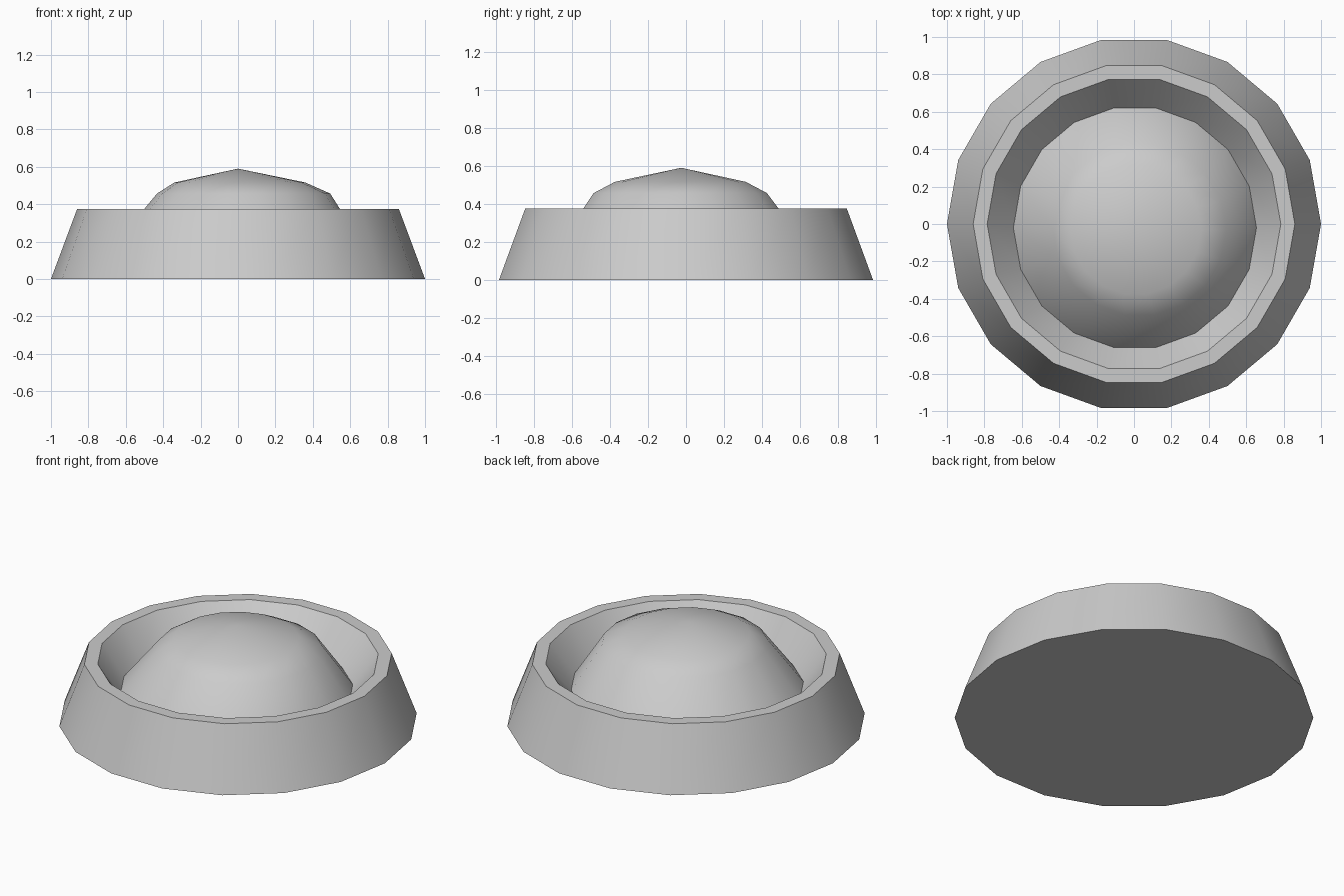
import bpy
import bmesh
from math import cos, sin, pi, radians

if "Cube" in bpy.data.objects:
    bpy.data.objects.remove(bpy.data.objects["Cube"])

SIDES = 18  # low-poly round count, one vertex on +x


def ring(bm, radius, z, cx=0.0, cy=0.0):
    return [bm.verts.new((cx + radius * cos(2 * pi * i / SIDES),
                          cy + radius * sin(2 * pi * i / SIDES), z))
            for i in range(SIDES)]


def bridge(bm, a, b):
    for i in range(SIDES):
        j = (i + 1) % SIDES
        bm.faces.new((a[i], a[j], b[j], b[i]))


def finish(bm, name):
    mesh = bpy.data.meshes.new(name)
    bm.to_mesh(mesh)
    bm.free()
    obj = bpy.data.objects.new(name, mesh)
    bpy.context.collection.objects.link(obj)
    bpy.ops.object.select_all(action='DESELECT')
    obj.select_set(True)
    bpy.context.view_layer.objects.active = obj
    bpy.ops.object.shade_smooth_by_angle(angle=radians(35))
    return obj


# seam where the dome sits in the sloping recess: radius, z, centre offset
SEAM = (0.65, 0.20, 0.005, -0.02)

# Tapered housing: closed underside, outer wall, flat rim, recess wall
bm = bmesh.new()
profile = [(1.0, 0.0), (0.86, 0.375), (0.785, 0.375), SEAM]
rings = [ring(bm, *p) for p in profile]
bm.faces.new(list(reversed(rings[0])))
for a, b in zip(rings, rings[1:]):
    bridge(bm, a, b)
finish(bm, "housing")

# Slightly off-centre faceted dome
bm = bmesh.new()
profile = [SEAM, (0.463, 0.457, 0.03, -0.03), (0.35, 0.516, 0.01, -0.03)]
rings = [ring(bm, *p) for p in profile]
for a, b in zip(rings, rings[1:]):
    bridge(bm, a, b)
apex = bm.verts.new((0.0, -0.025, 0.59))
for i in range(SIDES):
    bm.faces.new((rings[-1][i], rings[-1][(i + 1) % SIDES], apex))
finish(bm, "dome")
